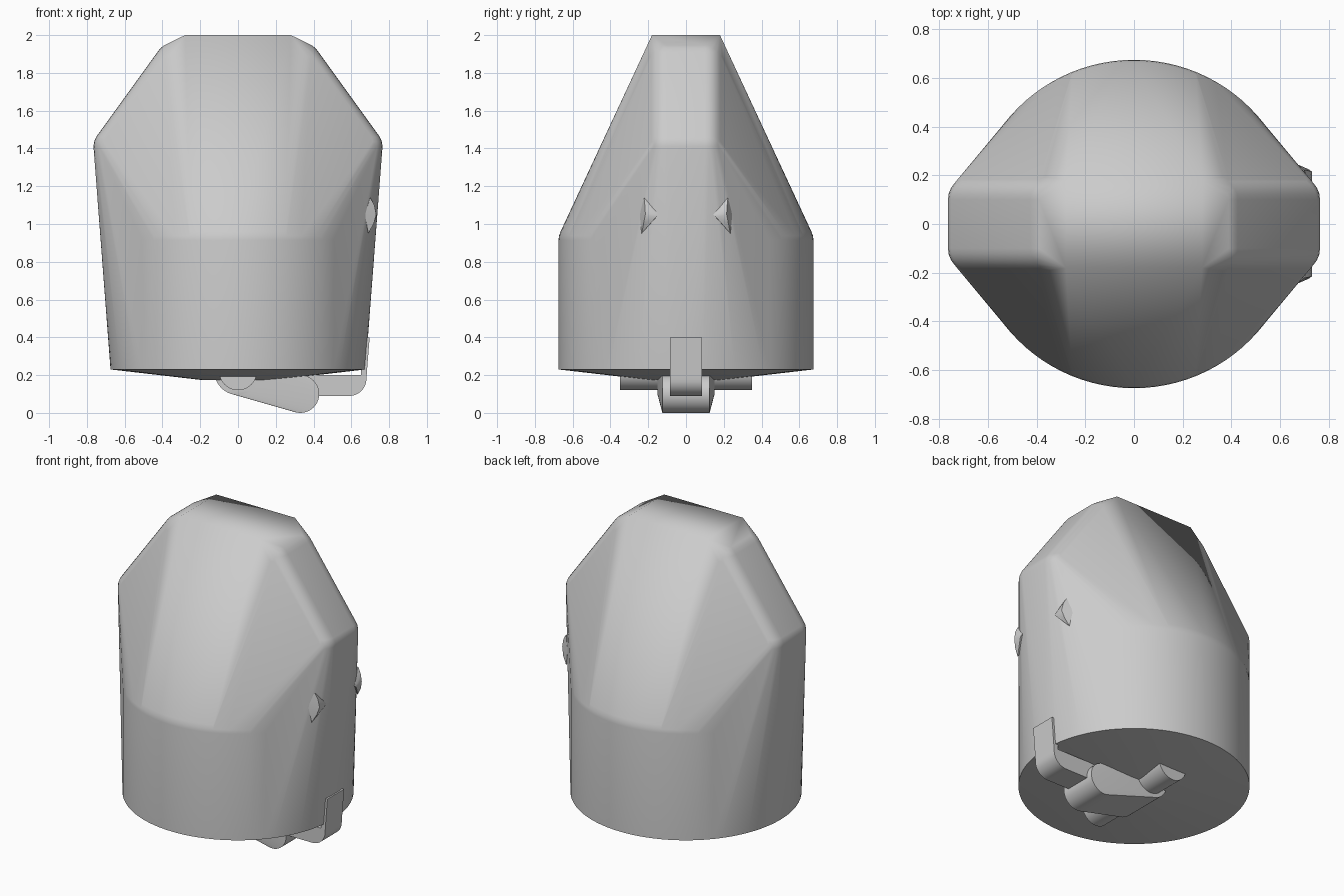
import bpy, bmesh
from math import sin, cos, pi, radians

cube = bpy.data.objects.get("Cube")
if cube:
    bpy.data.objects.remove(cube, do_unlink=True)

grey = bpy.data.materials.new("plain_grey")
grey.use_nodes = True
COLOUR = (0.6, 0.6, 0.6, 1.0)
grey.diffuse_color = COLOUR
grey.node_tree.nodes["Principled BSDF"].inputs["Base Color"].default_value = COLOUR


def circle(r, z, n=96):
    """Horizontal ring of points."""
    return [(r * cos(2 * pi * i / n), r * sin(2 * pi * i / n), z) for i in range(n)]


def sphere(c, r, seg=24, rings=12):
    """Points of a ball, used as a rounded hull corner."""
    return [(c[0] + r * sin(pi * j / rings) * cos(2 * pi * i / seg),
             c[1] + r * sin(pi * j / rings) * sin(2 * pi * i / seg),
             c[2] + r * cos(pi * j / rings))
            for j in range(rings + 1) for i in range(seg)]


def drum(x, z, r, half, n=40):
    """Points of a cylinder lying along y."""
    return [(x + r * cos(2 * pi * i / n), y, z + r * sin(2 * pi * i / n))
            for y in (-half, half) for i in range(n)]


def finish(name, bm, angle=30):
    bmesh.ops.recalc_face_normals(bm, faces=bm.faces[:])
    mesh = bpy.data.meshes.new(name)
    bm.to_mesh(mesh)
    bm.free()
    mesh.materials.append(grey)
    obj = bpy.data.objects.new(name, mesh)
    bpy.context.collection.objects.link(obj)
    bpy.ops.object.select_all(action='DESELECT')
    obj.select_set(True)
    bpy.context.view_layer.objects.active = obj
    bpy.ops.object.shade_smooth_by_angle(angle=radians(angle))
    return obj


def hull(name, points, angle=30):
    """Convex skin stretched over a set of points."""
    bm = bmesh.new()
    for p in points:
        bm.verts.new(p)
    bmesh.ops.remove_doubles(bm, verts=bm.verts[:], dist=1e-5)
    bmesh.ops.convex_hull(bm, input=bm.verts[:])
    loose = [v for v in bm.verts if not v.link_faces]
    bmesh.ops.delete(bm, geom=loose, context='VERTS')
    bmesh.ops.dissolve_limit(bm, angle_limit=radians(0.1),
                             verts=bm.verts[:], edges=bm.edges[:])
    return finish(name, bm, angle)


# Body: round base blending into a wedge with softened shoulders
body = circle(0.2, 0.175) + circle(0.675, 0.23)
body += circle(0.675, 0.915) + circle(0.672, 0.938) + circle(0.664, 0.96)
for sx in (-1, 1):
    for sy in (-1, 1):
        body += sphere((sx * 0.665, sy * 0.1, 1.41), 0.1)
        body += sphere((sx * 0.34, sy * 0.1, 1.86), 0.1)
        body.append((sx * 0.28, sy * 0.18, 2.0))
hull("body", body)

# Pair of small pointed studs on the +x side
for name, s in (("stud_front", -1), ("stud_back", 1)):
    stud = [(0.700, 0.222, 1.14), (0.690, 0.235, 0.95), (0.672, 0.245, 1.05),
            (0.732, 0.215, 1.05), (0.722, 0.218, 1.10), (0.718, 0.225, 1.00),
            (0.732, 0.160, 1.055), (0.729, 0.145, 1.05), (0.732, 0.160, 1.035),
            (0.660, 0.145, 1.05)]
    hull(name, [(x, s * y, z) for x, y, z in stud], 40)

# Axle across the underside
hull("axle", drum(0, 0.22, 0.1, 0.35))

# Arm from the axle down to a rounded knob
hull("arm", drum(0, 0.22, 0.125, 0.15) + drum(0.33, 0.1, 0.1, 0.125))

# Bent hook: runs under the base and up the wall, extruded across y
corner = [(0.59 + 0.09 * sin(pi / 2 * i / 8), 0.18 - 0.09 * cos(pi / 2 * i / 8))
          for i in range(9)]
profile = [(0.33, 0.09)] + corner + [(0.685, 0.25), (0.697, 0.4), (0.66, 0.4),
                                     (0.65, 0.2), (0.33, 0.2)]
bm = bmesh.new()
face = bm.faces.new([bm.verts.new((x, -0.085, z)) for x, z in profile])
side = bmesh.ops.extrude_face_region(bm, geom=[face])
moved = [g for g in side["geom"] if isinstance(g, bmesh.types.BMVert)]
bmesh.ops.translate(bm, verts=moved, vec=(0, 0.17, 0))
finish("hook", bm)
